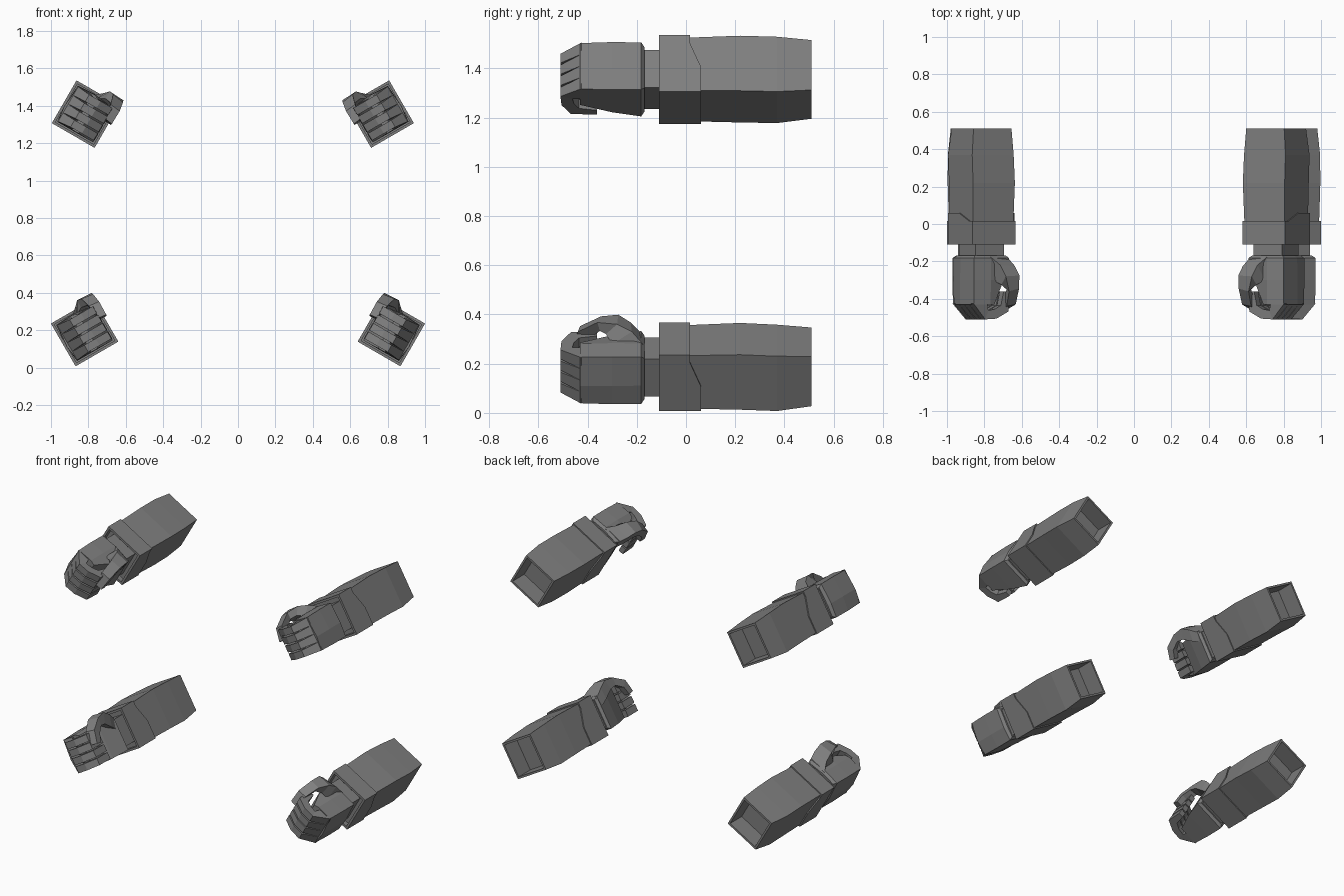
import bpy, bmesh, math
from mathutils import Vector, Matrix

cube = bpy.data.objects.get("Cube")
if cube:
    bpy.data.objects.remove(cube)

grey = bpy.data.materials.new("mid_grey")
grey.use_nodes = True
COLOUR = (0.21, 0.21, 0.21, 1)
grey.diffuse_color = COLOUR
grey.node_tree.nodes["Principled BSDF"].inputs["Base Color"].default_value = COLOUR


def loft(bm, rings):
    """Join rings of points into a capped solid."""
    loops = [[bm.verts.new(p) for p in ring] for ring in rings]
    n = len(loops[0])
    for r, s in zip(loops, loops[1:]):
        for i in range(n):
            bm.faces.new((r[i], r[(i + 1) % n], s[(i + 1) % n], s[i]))
    caps = [bm.faces.new(loops[0]), bm.faces.new(loops[-1])]
    bmesh.ops.recalc_face_normals(bm, faces=bm.faces)
    return caps


def box_ring(y, x0, x1, z0, z1):
    return [(x0, y, z0), (x1, y, z0), (x1, y, z1), (x0, y, z1)]


def square(y, h):
    return box_ring(y, -h, h, -h, h)


def recess(bm, face, rim, depth):
    """Inset a face and sink it into the solid."""
    inward = -face.normal.copy()
    bmesh.ops.inset_region(bm, faces=[face], thickness=rim)
    inner = bmesh.ops.extrude_face_region(bm, geom=[face])["geom"]
    verts = [v for v in inner if isinstance(v, bmesh.types.BMVert)]
    bmesh.ops.delete(bm, geom=[face], context='FACES_ONLY')
    bmesh.ops.translate(bm, verts=verts, vec=inward * depth)


def sleeve(bm):
    caps = loft(bm, [square(0.0, .124),
                     box_ring(.22, -.13, .128, -.127, .131),
                     box_ring(.37, -.126, .13, -.132, .125),
                     square(.51, .117)])
    recess(bm, caps[1], .018, .12)


def cuff(bm):
    # Back edge steps down along a slant on the outer and palm sides
    profile = [(-.11, -.132), (.06, -.132), (.06, -.015), (.016, .095),
               (.016, .132), (-.11, .132)]
    loft(bm, [[(x, y, z) for y, z in profile] for x in (-.132, .132)])
    bm.normal_update()
    front = min(bm.faces, key=lambda f: f.calc_center_median().y)
    recess(bm, front, .02, .035)


def wrist(bm):
    loft(bm, [square(-.19, .088), square(-.06, .088)])


def palm_ring(y, h, palm, bulge):
    return [(h, y, -h), (h + bulge, y, -.02), (h, y, h), (.01, y, h + .006),
            (palm, y, h * .95), (palm, y, -h)]


def hand(bm):
    loft(bm, [palm_ring(-.168, .095, -.095, .004),
              palm_ring(-.182, .11, -.11, .008),
              palm_ring(-.30, .111, -.075, .01),
              palm_ring(-.43, .108, -.02, .012)])


def fingers(bm):
    # Outer and inner edge of one curled finger, as (y, x) pairs
    outer = [(-.425, .112), (-.51, .035), (-.506, -.035), (-.468, -.108), (-.362, -.112)]
    inner = [(-.42, .03), (-.462, .015), (-.455, -.025), (-.435, -.062), (-.362, -.078)]
    for i in range(4):
        mid = (i - 1.5) * .054
        rings = []
        for k, (o, n) in enumerate(zip(outer, inner)):
            half = .027 if k == 0 else .0215
            m = mid * (1 if k == 0 else .97)
            rings.append([(o[1], o[0], m - half), (o[1], o[0], m + half),
                          (n[1], n[0], m + half), (n[1], n[0], m - half)])
        loft(bm, rings)


def thumb(bm):
    # Stations along the thumb: outer pair, then inner pair of points
    loft(bm, [
        [(.01, -.175, .112), (-.105, -.175, .09), (-.10, -.19, .03), (.01, -.20, .06)],
        [(-.03, -.22, .148), (-.128, -.225, .135), (-.118, -.24, .06), (-.01, -.30, .10)],
        [(-.052, -.28, .17), (-.138, -.275, .165), (-.132, -.30, .10), (-.05, -.325, .125)],
        [(-.075, -.36, .165), (-.142, -.345, .155), (-.14, -.345, .105), (-.085, -.35, .12)],
        [(-.09, -.44, .112), (-.15, -.43, .105), (-.148, -.395, .07), (-.095, -.395, .075)],
        [(-.11, -.465, .03), (-.148, -.455, .025), (-.146, -.415, .018), (-.112, -.415, .02)],
    ])


PARTS = {"sleeve": sleeve, "cuff": cuff, "wrist": wrist, "hand": hand,
         "fingers": fingers, "thumb": thumb}

# Arm name: side, centre x, centre z, roll in degrees
ARMS = {"upper_left": (1, .76, 1.355, -30), "upper_right": (-1, -.815, 1.355, -30),
        "lower_left": (1, .82, .187, 30), "lower_right": (-1, -.82, .187, 30)}

for arm, (side, x, z, roll) in ARMS.items():
    place = (Matrix.Translation((x, 0, z)) @ Matrix.Diagonal((side, 1, 1, 1))
             @ Matrix.Rotation(math.radians(roll), 4, 'Y'))
    for part, build in PARTS.items():
        bm = bmesh.new()
        build(bm)
        bm.transform(place)
        bmesh.ops.recalc_face_normals(bm, faces=bm.faces)
        mesh = bpy.data.meshes.new(f"{arm}_{part}")
        bm.to_mesh(mesh)
        bm.free()
        mesh.materials.append(grey)
        bpy.context.collection.objects.link(bpy.data.objects.new(mesh.name, mesh))
